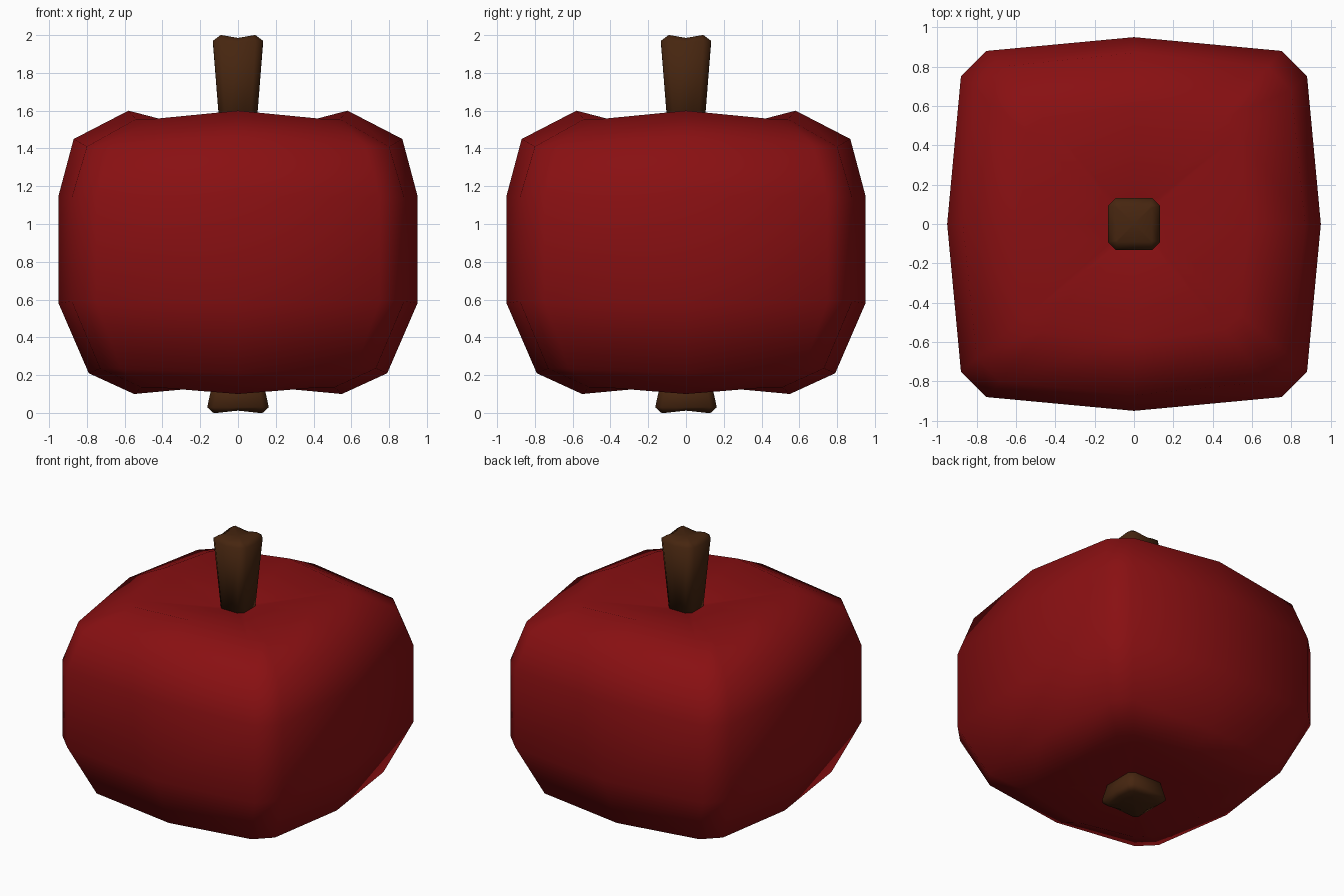
import bpy, bmesh

old = bpy.data.objects.get("Cube")
if old:
    bpy.data.objects.remove(old, do_unlink=True)


def material(name, rgb):
    mat = bpy.data.materials.new(name)
    mat.use_nodes = True
    mat.diffuse_color = (*rgb, 1)
    bsdf = mat.node_tree.nodes["Principled BSDF"]
    bsdf.inputs["Base Color"].default_value = (*rgb, 1)
    return mat


def squarish_ring(bm, middle, middle_z, near, far, corner_z):
    """Four-sided ring with bulged side middles and cut corners."""
    verts = []
    x_axis, y_axis = (1, 0), (0, 1)
    for _ in range(4):
        for u, v, z in ((middle, 0, middle_z), (far, near, corner_z), (near, far, corner_z)):
            verts.append(bm.verts.new((u * x_axis[0] + v * y_axis[0],
                                       u * x_axis[1] + v * y_axis[1], z)))
        x_axis, y_axis = y_axis, (-x_axis[0], -x_axis[1])
    return verts


def loft(name, rows, bottom_z, top_z, mat):
    """Skin the rings from bottom to top and close each end with a fan."""
    bm = bmesh.new()
    rings = [squarish_ring(bm, *row) for row in rows]
    count = len(rings[0])
    for low, high in zip(rings, rings[1:]):
        for i in range(count):
            j = (i + 1) % count
            bm.faces.new((low[i], low[j], high[j], high[i]))
    for ring, z in ((rings[0], bottom_z), (rings[-1], top_z)):
        centre = bm.verts.new((0, 0, z))
        for i in range(count):
            bm.faces.new((ring[i], ring[(i + 1) % count], centre))
    bmesh.ops.recalc_face_normals(bm, faces=bm.faces)
    for face in bm.faces:
        face.smooth = True
    mesh = bpy.data.meshes.new(name)
    bm.to_mesh(mesh)
    bm.free()
    mesh.materials.append(mat)
    obj = bpy.data.objects.new(name, mesh)
    bpy.context.collection.objects.link(obj)
    return obj


red = material("apple red", (0.25, 0.005, 0.006))
brown = material("stem brown", (0.062, 0.019, 0.005))

# Fruit body: side middle radius and height, corner near and far, corner height
body = [(0.12, 0.14, 0.10, 0.12, 0.14),
        (0.55, 0.10, 0.43, 0.51, 0.135),
        (0.79, 0.21, 0.62, 0.73, 0.235),
        (0.95, 0.58, 0.75, 0.88, 0.59),
        (0.95, 1.15, 0.75, 0.88, 1.14),
        (0.87, 1.45, 0.68, 0.80, 1.41),
        (0.58, 1.60, 0.46, 0.54, 1.555),
        (0.12, 1.48, 0.10, 0.12, 1.48)]
loft("apple_body", body, 0.14, 1.47, red)

# Flared stem with a slightly dished top
stem = [(0.09, 1.42, 0.06, 0.09, 1.42),
        (0.133, 1.96, 0.092, 0.133, 1.97),
        (0.09, 1.985, 0.085, 0.092, 2.0)]
loft("stem", stem, 1.42, 1.985, brown)

# Small flared blossom end underneath
blossom = [(0.125, 0.012, 0.11, 0.13, 0.0),
           (0.163, 0.03, 0.13, 0.163, 0.03),
           (0.13, 0.18, 0.10, 0.13, 0.18)]
loft("blossom_end", blossom, 0.02, 0.18, brown)
